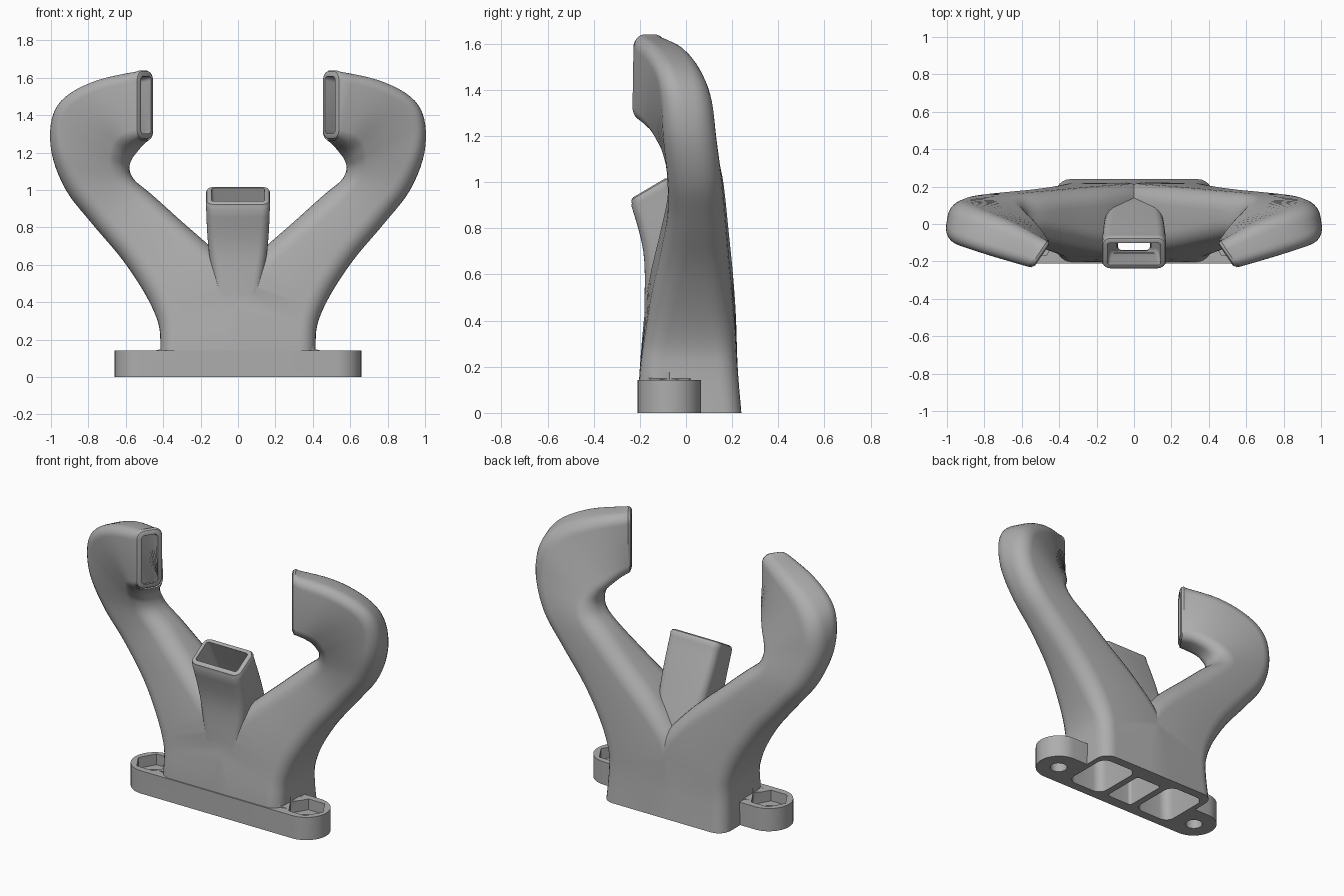
import bpy, bmesh, math
from mathutils import Vector

if "Cube" in bpy.data.objects:
    bpy.data.objects.remove(bpy.data.objects["Cube"])

grey = bpy.data.materials.new("plain grey")
grey.diffuse_color = (0.42, 0.42, 0.42, 1)
grey.use_nodes = True
grey.node_tree.nodes["Principled BSDF"].inputs["Base Color"].default_value = grey.diffuse_color


def new_object(name, bm):
    bmesh.ops.recalc_face_normals(bm, faces=bm.faces)
    me = bpy.data.meshes.new(name)
    bm.to_mesh(me)
    bm.free()
    me.materials.append(grey)
    ob = bpy.data.objects.new(name, me)
    bpy.context.collection.objects.link(ob)
    return ob


# A section is (side point, other side point, half thickness vector, corner radius)
def pack(a, b, t, r):
    return [*a, *b, *t, r]


def unpack(s):
    return Vector(s[0:3]), Vector(s[3:6]), Vector(s[6:9]), s[9]


def inset(s, w):
    a, b, t, r = unpack(s)
    u = (b - a).normalized()
    return pack(a + u * w, b - u * w, t - t.normalized() * w, max(r - w, 0.015))


def shift(s, d):
    a, b, t, r = unpack(s)
    n = t.cross(b - a).normalized() * d
    return pack(a + n, b + n, t, r)


def smooth(secs, n=5):
    """Catmull-Rom curve through the sections."""
    out = []
    for i in range(len(secs) - 1):
        p0, p1 = secs[max(i - 1, 0)], secs[i]
        p2, p3 = secs[i + 1], secs[min(i + 2, len(secs) - 1)]
        for k in range(n):
            t = k / n
            out.append([b + 0.5 * t * (c - a + t * (2*a - 5*b + 4*c - d + t * (3*(b - c) + d - a)))
                        for a, b, c, d in zip(p0, p1, p2, p3)])
    return out + [secs[-1]]


def ring(s, steps=6):
    a, b, t, r = unpack(s)
    c, u = (a + b) / 2, (b - a).normalized()
    hu, hv, v = (b - a).length / 2, t.length, t.normalized()
    r = min(r, hu * 0.98, hv * 0.98)
    pts = []
    for q, (sx, sy) in enumerate([(1, 1), (-1, 1), (-1, -1), (1, -1)]):
        for k in range(steps + 1):
            ang = (q + k / steps) * math.pi / 2
            pts.append(c + u * (sx * (hu - r) + r * math.cos(ang)) + v * (sy * (hv - r) + r * math.sin(ang)))
    return pts


def duct(name, secs, side=1):
    bm = bmesh.new()
    rings = [[bm.verts.new((p.x * side, p.y, p.z)) for p in ring(s)] for s in secs]
    for r0, r1 in zip(rings, rings[1:]):
        for i in range(len(r0)):
            j = (i + 1) % len(r0)
            bm.faces.new((r0[i], r0[j], r1[j], r1[i]))
    bm.faces.new(rings[0])
    bm.faces.new(rings[-1])
    return new_object(name, bm)


def outer(secs):
    """Duct skin with a rounded rim at its mouth."""
    path, tip = smooth(secs), secs[-1]
    return path[:-1] + [shift(tip, -0.02), shift(inset(tip, 0.006), -0.006), inset(tip, 0.018)]


def inner(secs, wall):
    """Bore that runs out past both ends."""
    path = smooth([inset(s, wall) for s in secs])
    return [shift(path[0], -0.05)] + path + [shift(path[-1], 0.05)]


def prism(name, pts, z0, z1):
    bm = bmesh.new()
    f = bm.faces.new([bm.verts.new((x, y, z0)) for x, y in pts])
    g = bmesh.ops.extrude_face_region(bm, geom=[f])
    bmesh.ops.translate(bm, vec=(0, 0, z1 - z0), verts=[v for v in g["geom"] if isinstance(v, bmesh.types.BMVert)])
    return new_object(name, bm)


def circle(x, y, r, n, a0=0.0, a1=2 * math.pi, closed=True):
    m = n if closed else n - 1
    return [(x + r * math.cos(a0 + (a1 - a0) * i / m), y + r * math.sin(a0 + (a1 - a0) * i / m)) for i in range(n)]


def arm_sec(ix, iz, iy, ox, oz, oy, tx, ty, r):
    return pack((ix, iy, iz), (ox, oy, oz), (tx, -ty, 0), r)


def tube_sec(yf, zf, yb, zb, hw, r):
    y, z = (yf + yb) / 2, (zf + zb) / 2
    return pack((-hw, y, z), (hw, y, z), (0, (yf - yb) / 2, (zf - zb) / 2), r)


# Curved arm: foot, rising leg, elbow, mouth
leg = [arm_sec(-.15, 0, .015, .42, 0, .015, 0, .225, .08),
       arm_sec(-.15, .2, .012, .415, .18, .012, 0, .212, .085),
       arm_sec(-.06, .45, .018, .43, .3, .018, 0, .198, .09),
       arm_sec(.1, .65, .025, .5, .45, .025, 0, .178, .1)]
bend = [arm_sec(.31, .84, .037, .62, .63, .037, 0, .148, .1),
        arm_sec(.46, .975, .045, .78, .82, .045, 0, .125, .1),
        arm_sec(.55, 1.05, .037, .92, 1.0, .037, 0, .118, .1),
        arm_sec(.582, 1.11, .01, .995, 1.2, .02, .01, .115, .095),
        arm_sec(.58, 1.16, -.03, .985, 1.38, .01, .03, .11, .085),
        arm_sec(.56, 1.205, -.07, .9, 1.5, -.02, .05, .1, .075),
        arm_sec(.53, 1.245, -.12, .72, 1.59, -.08, .055, .09, .065),
        arm_sec(.492, 1.27, -.168, .492, 1.64, -.168, .046, .068, .055)]
bore_leg = [arm_sec(.1, 0, .015, .42, 0, .015, 0, .2, .09),
            arm_sec(.1, .2, .012, .415, .18, .012, 0, .2, .09),
            arm_sec(.13, .45, .018, .43, .3, .018, 0, .19, .09),
            arm_sec(.18, .65, .025, .5, .45, .025, 0, .175, .1)]
# Middle tube
tube = [tube_sec(-.17, 0, .17, 0, .09, .03), tube_sec(-.185, .22, .19, .22, .095, .035),
        tube_sec(-.18, .45, .16, .47, .125, .05), tube_sec(-.185, .7, .05, .75, .16, .05),
        tube_sec(-.245, .925, -.075, 1.025, .172, .045)]
bore_tube = [tube_sec(-.17, 0, .17, 0, .12, .05), tube_sec(-.17, .22, .17, .22, .115, .05)] + tube[2:]

parts, cuts = [], []
for side, word in ((1, "right"), (-1, "left")):
    parts.append(duct(word + "_arm", outer(leg + bend), side))
    cuts.append(duct(word + "_arm_bore", inner(bore_leg + bend, .033), side))
    # Bolt hole and nut pocket
    cuts.append(prism(word + "_bolt_hole", circle(.525 * side, -.072, .05, 24), -.05, .2))
    cuts.append(prism(word + "_nut_pocket", circle(.525 * side, -.072, .112, 6), .075, .178))
    # Sloped shoulder between the body and the ear
    ob = prism(word + "_shoulder", [(side * x, y) for x, y in ((.3, -.195), (.47, -.14), (.47, 0), (.3, .06))], .1, .178)
    for v in ob.data.vertices:
        if v.co.z > .15 and abs(v.co.x) > .4:
            v.co.z = .135
    parts.append(ob)
parts.append(duct("middle_tube", outer(tube)))
cuts.append(duct("middle_bore", inner(bore_tube, .03)))

# Flange plate with round ears
h = math.pi / 2
flange = prism("manifold", circle(.523, -.0725, .1375, 20, -h, h, False)
               + circle(-.523, -.0725, .1375, 20, h, 3 * h, False), 0, .142)

# Join the solid parts, then open the bores
bpy.context.view_layer.objects.active = flange
for obs, op in ((parts, "UNION"), (cuts, "DIFFERENCE")):
    for ob in obs:
        mod = flange.modifiers.new(ob.name, "BOOLEAN")
        mod.operation, mod.solver, mod.object = op, "EXACT", ob
        bpy.ops.object.modifier_apply(modifier=mod.name)
        bpy.data.objects.remove(ob)

bpy.ops.object.select_all(action="DESELECT")
flange.select_set(True)
bpy.ops.object.shade_smooth_by_angle(angle=math.radians(35))
